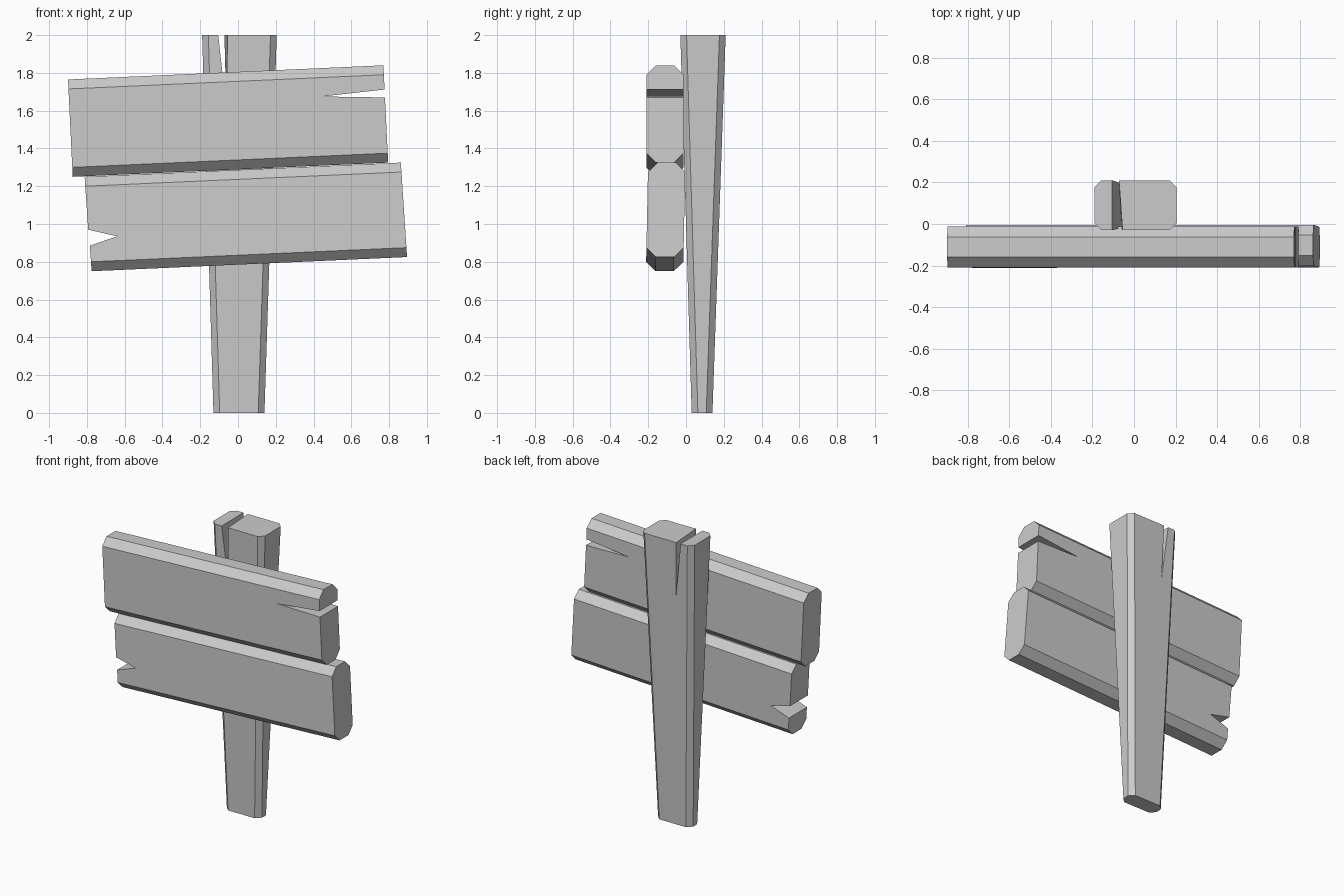
import bpy, bmesh

if "Cube" in bpy.data.objects:
    bpy.data.objects.remove(bpy.data.objects["Cube"])


def slab(name, outline, y_front, y_back, bevel_sides, width, back_outline=None):
    """Extrude an x-z outline between two planes y = a + b*z and chamfer chosen sides."""
    bm = bmesh.new()

    def ring(points, plane):
        return [bm.verts.new((x, plane[0] + plane[1] * z, z)) for x, z in points]

    front = ring(outline, y_front)
    back = ring(back_outline or outline, y_back)
    n = len(outline)
    bm.faces.new(front)
    bm.faces.new(back[::-1])
    for i in range(n):
        j = (i + 1) % n
        bm.faces.new((front[j], front[i], back[i], back[j]))
    edges = [bm.edges.get((r[i], r[(i + 1) % n])) for i in bevel_sides for r in (front, back)]
    bmesh.ops.bevel(bm, geom=edges, offset=width, offset_type='OFFSET',
                    segments=1, profile=0.5, affect='EDGES')
    bmesh.ops.recalc_face_normals(bm, faces=bm.faces)
    mesh = bpy.data.meshes.new(name)
    bm.to_mesh(mesh)
    bm.free()
    obj = bpy.data.objects.new(name, mesh)
    bpy.context.collection.objects.link(obj)
    return obj


# Post: widens upward, split at the top, long corners chamfered
post = [(-0.13, 0), (0.14, 0), (0.205, 2), (-0.055, 2), (-0.062, 1.62), (-0.105, 2), (-0.19, 2)]
post_back = list(post)
post_back[3] = (-0.072, 2)
slab("post", post, (0.03, -0.03), (0.14, 0.035), (1, 6), 0.033, post_back)

# Upper plank: split in its right end, top and bottom edges chamfered
upper = [(-0.875, 1.25), (0.795, 1.325), (0.778, 1.67), (0.445, 1.675),
         (0.776, 1.712), (0.77, 1.84), (-0.90, 1.765)]
slab("upper_plank", upper, (-0.21, 0), (-0.012, 0), (0, 5), 0.05)

# Lower plank: leans slightly back, split in its left end
lower = [(-0.775, 0.75), (0.895, 0.825), (0.862, 1.325), (-0.812, 1.25),
         (-0.793, 0.97), (-0.64, 0.935), (-0.784, 0.885)]
slab("lower_plank", lower, (-0.227, 0.02), (-0.03, 0.02), (0, 2), 0.05)
